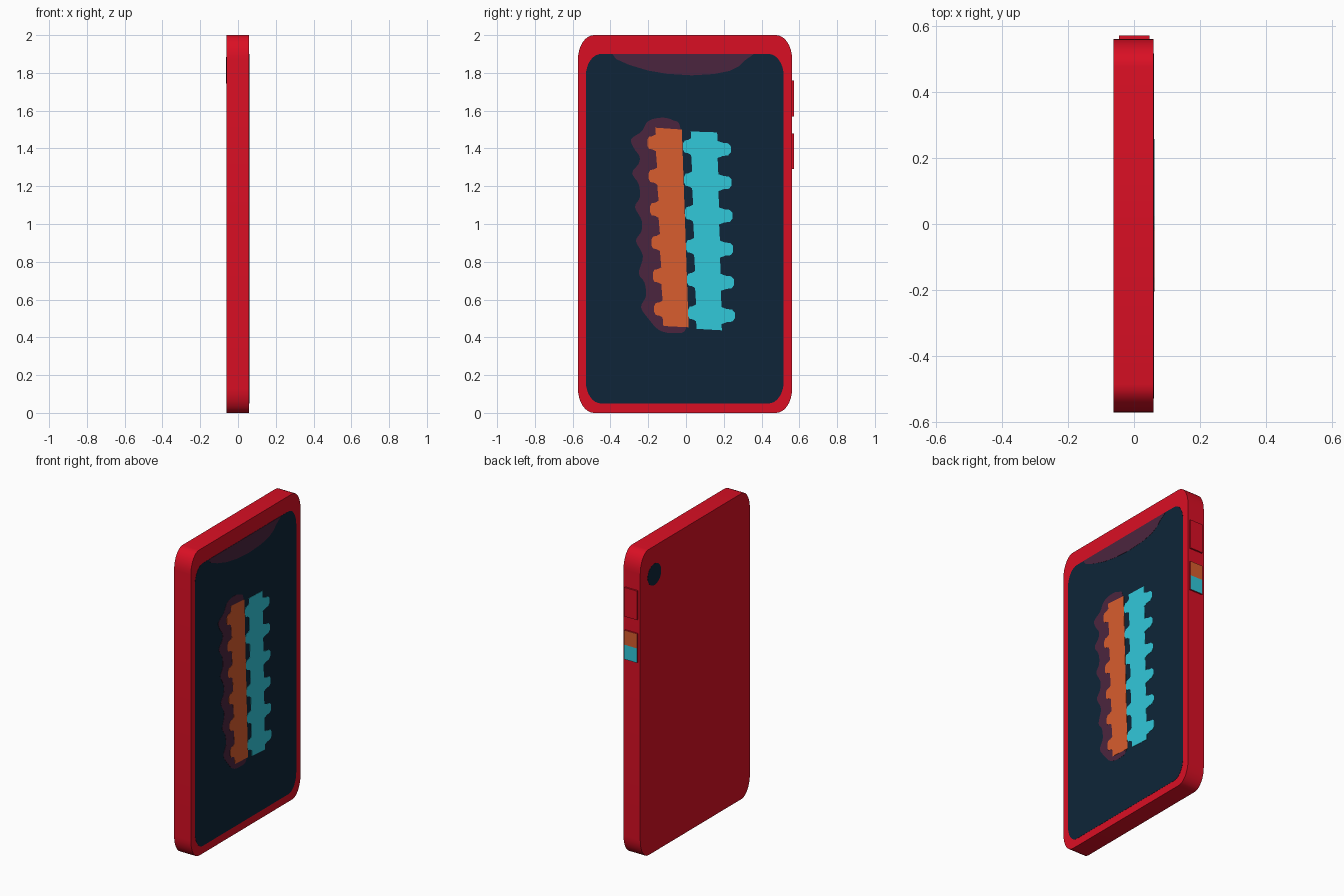
import bpy, bmesh, math
from mathutils import Vector

if "Cube" in bpy.data.objects:
    bpy.data.objects.remove(bpy.data.objects["Cube"])


def material(name, r, g, b):
    lin = [((c / 255 + 0.055) / 1.055) ** 2.4 if c > 10 else c / 255 / 12.92 for c in (r, g, b)]
    m = bpy.data.materials.new(name)
    m.diffuse_color = (*lin, 1)
    m.use_nodes = True
    m.node_tree.nodes["Principled BSDF"].inputs["Base Color"].default_value = m.diffuse_color
    return m


RED = material("red", 218, 15, 36)
NAVY = material("dark navy", 14, 37, 56)
PLUM = material("plum", 75, 37, 62)
ORANGE = material("orange", 216, 93, 46)
CYAN = material("cyan", 49, 200, 218)


def plate(name, pts, x0, x1, mat):
    """Extrude a (y, z) outline from x0 to x1."""
    bm = bmesh.new()
    face = bm.faces.new([bm.verts.new((x0, y, z)) for y, z in pts])
    ext = bmesh.ops.extrude_face_region(bm, geom=[face])
    verts = [v for v in ext["geom"] if isinstance(v, bmesh.types.BMVert)]
    bmesh.ops.translate(bm, verts=verts, vec=(x1 - x0, 0, 0))
    bmesh.ops.recalc_face_normals(bm, faces=bm.faces[:])
    me = bpy.data.meshes.new(name)
    bm.to_mesh(me)
    bm.free()
    me.materials.append(mat)
    ob = bpy.data.objects.new(name, me)
    bpy.context.collection.objects.link(ob)
    return ob


def rounded(y0, y1, z0, z1, ry, rz, n=8):
    """Rectangle outline with elliptical corners."""
    pts = []
    corners = [(y1 - ry, z1 - rz), (y0 + ry, z1 - rz), (y0 + ry, z0 + rz), (y1 - ry, z0 + rz)]
    for k, (cy, cz) in enumerate(corners):
        for i in range(n + 1):
            a = math.pi / 2 * (k + i / n)
            pts.append((cy + ry * math.cos(a), cz + rz * math.sin(a)))
    return pts


def smooth(pts, n=4):
    """Closed Catmull-Rom curve through the points."""
    out, m = [], len(pts)
    for i in range(m):
        a, b, c, d = (Vector(pts[(i + k) % m]) for k in (-1, 0, 1, 2))
        for j in range(n):
            t = j / n
            p = 0.5 * (2 * b + (c - a) * t + (2 * a - 5 * b + 4 * c - d) * t * t
                       + (3 * b - a - 3 * c + d) * t ** 3)
            out.append((p.x, p.y))
    return out


def toothed_edge(top, bottom, teeth, reach):
    """Slanted edge from top to bottom with rounded teeth at the given heights."""
    def y_at(z):
        return top[0] + (bottom[0] - top[0]) * (top[1] - z) / (top[1] - bottom[1])
    pts = [top]
    for z in teeth:
        for f, dz in ((0, 0.045), (0.4, 0.035), (0.8, 0.032), (1, 0.016),
                      (1, -0.016), (0.8, -0.032), (0.4, -0.035), (0, -0.045)):
            pts.append((y_at(z) + reach * f, z + dz))
    return pts + [bottom]


# Case
body = plate("case", rounded(-0.572, 0.562, 0, 2, 0.085, 0.13), -0.062, 0.059, RED)
bpy.context.view_layer.objects.active = body
body.select_set(True)
bpy.ops.object.shade_smooth_by_angle(angle=math.radians(30))

# Screen
plate("screen", rounded(-0.53, 0.517, 0.05, 1.90, 0.08, 0.115), 0.055, 0.060, NAVY)

# Plum patch at the top of the screen
plate("screen_top_patch", [(-0.39, 1.9), (-0.37, 1.873), (-0.30, 1.842), (-0.2, 1.812),
      (-0.1, 1.795), (0.03, 1.787), (0.15, 1.794), (0.23, 1.81), (0.28, 1.835),
      (0.31, 1.865), (0.36, 1.9)], 0.057, 0.061, PLUM)

# Plum halo behind the orange strip
halo = [(-0.03, 1.51), (-0.07, 1.55), (-0.13, 1.563), (-0.2, 1.545), (-0.235, 1.49),
        (-0.29, 1.45), (-0.275, 1.40), (-0.247, 1.36), (-0.25, 1.32), (-0.285, 1.27),
        (-0.25, 1.21), (-0.245, 1.14), (-0.27, 1.09), (-0.235, 1.02), (-0.237, 0.96),
        (-0.265, 0.91), (-0.228, 0.83), (-0.25, 0.74), (-0.22, 0.69), (-0.212, 0.62),
        (-0.238, 0.56), (-0.2, 0.5), (-0.14, 0.437), (-0.06, 0.422), (0.0, 0.445),
        (0.0, 0.6), (-0.03, 1.3)]
plate("strip_halo", smooth(halo), 0.057, 0.061, PLUM)

# Orange strip, toothed on the left
orange_teeth = [1.43 - 0.176 * i for i in range(6)]
left = toothed_edge((-0.163, 1.51), (-0.12, 0.46), orange_teeth, -0.045)
plate("orange_strip", left + [(0.014, 0.453), (-0.022, 1.50)], 0.057, 0.062, ORANGE)

# Cyan strip, toothed on both sides
left = toothed_edge((0.025, 1.49), (0.056, 0.445), [1.41 - 0.176 * i for i in range(6)], -0.043)
right = toothed_edge((0.165, 1.485), (0.19, 0.437), [1.395 - 0.176 * i for i in range(6)], 0.07)
plate("cyan_strip", left + right[::-1], 0.057, 0.062, CYAN)

# Rear camera lens
plate("camera_lens", [(0.416 + 0.07 * math.cos(a), 1.815 + 0.07 * math.sin(a))
      for a in (math.tau * i / 32 for i in range(32))], -0.063, -0.058, NAVY)


def side_button(name, z0, z1, mat):
    """Block on the +y side; only its outer face takes the accent colour."""
    ob = plate(name, [(0.55, z0), (0.572, z0), (0.572, z1), (0.55, z1)], -0.045, 0.047, RED)
    if mat is not RED:
        ob.data.materials.append(mat)
        for p in ob.data.polygons:
            p.material_index = int(p.normal.y > 0.5)


# Side buttons
side_button("power_button", 1.57, 1.76, RED)
side_button("volume_up_button", 1.385, 1.48, ORANGE)
side_button("volume_down_button", 1.29, 1.385, CYAN)
